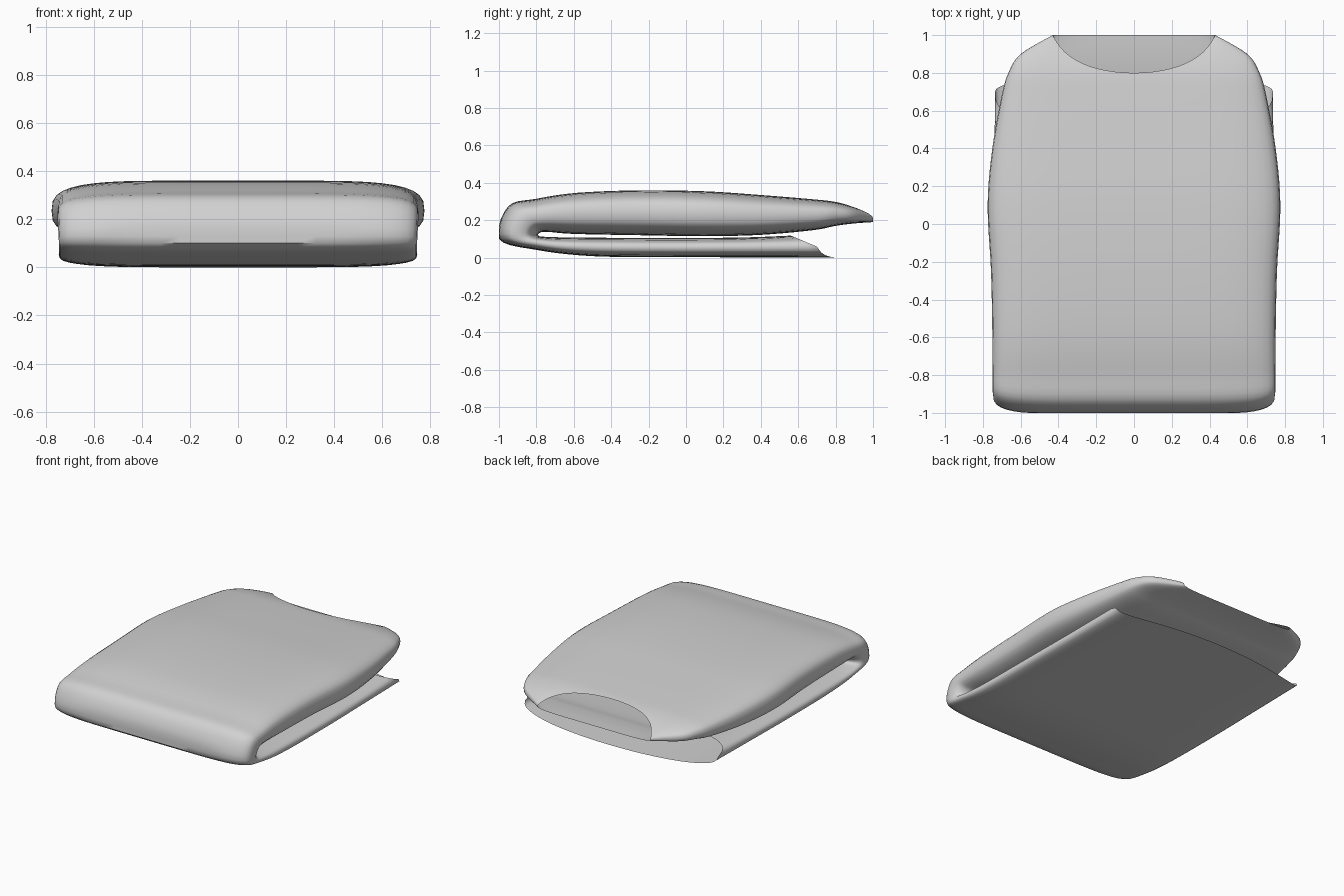
import bpy, bmesh, math

if "Cube" in bpy.data.objects:
    bpy.data.objects.remove(bpy.data.objects["Cube"])

# Stations along the folded garment, neck -> front fold -> hem:
# outer y, outer z, inner y, inner z, half width
STATIONS = [
    (1.00, .235, 1.00, .190, .43),
    (0.90, .272, 0.90, .183, .60),
    (0.80, .298, 0.80, .170, .665),
    (0.68, .312, 0.68, .147, .70),
    (0.40, .335, 0.40, .122, .75),
    (0.10, .355, 0.10, .115, .775),
    (-.25, .360, -.25, .120, .757),
    (-.58, .347, -.60, .127, .750),
    (-.80, .315, -.74, .138, .750),
    (-.95, .275, -.78, .134, .750),
    (-1.0, .100, -.79, .120, .745),
    (-.79, .040, -.76, .112, .745),
    (-.50, .008, -.60, .108, .745),
    (-.10, .003, -.10, .105, .745),
    (0.30, .002, 0.30, .108, .740),
    (0.84, .000, 0.56, .118, .735),
]
LAST = len(STATIONS) - 1
STEPS = 5      # rings between stations
SIDE = 14      # points from the centre line to each side


def station(s):
    """Smooth interpolation of the station table."""
    i = min(int(s), LAST - 1)
    t = s - i
    a, b, c, d = (STATIONS[max(0, min(LAST, i + k))] for k in (-1, 0, 1, 2))
    return [q + .5 * t * (r - p + t * (2*p - 5*q + 4*r - w + t * (3*(q - r) + w - p)))
            for p, q, r, w in zip(a, b, c, d)]


def ring(s):
    """One flattened loop around the garment."""
    oy, oz, iy, iz, w = station(s)
    my, mz = (oy + iy) / 2, (oz + iz) / 2
    pts = []
    for k in range(4 * SIDE):
        a = math.pi / 2 * k / SIDE
        u = math.cos(a)
        h = max(0, 1 - abs(u) ** 5.7) ** .32
        x = w * u
        if math.sin(a) > -1e-9:                      # outer sheet
            scoop = 2 * math.sqrt(max(0, 1 - (x / .43) ** 2)) * max(0, 1 - s / 4)
            o = station(s + scoop)                   # neckline cut
            ty, tz = o[0], o[1]
            ty -= .10 * u * u * max(0, s - LAST + 1)  # bowed hem
        else:
            ty, tz = iy, iz
        y = my + (ty - my) * h
        z = mz + (tz - mz) * h
        pts.append((x, max(-1, min(1, y)), max(0, z)))
    return pts


# folded shirt: one open tube
bm = bmesh.new()
rings = [[bm.verts.new(p) for p in ring(i / STEPS)] for i in range(LAST * STEPS + 1)]
n = 4 * SIDE
for r0, r1 in zip(rings, rings[1:]):
    for k in range(n):
        bm.faces.new((r0[k], r0[(k + 1) % n], r1[(k + 1) % n], r1[k]))
bmesh.ops.recalc_face_normals(bm, faces=bm.faces)
top = max(bm.faces, key=lambda f: f.calc_center_median().z)
if top.normal.z < 0:
    bmesh.ops.reverse_faces(bm, faces=bm.faces)
mesh = bpy.data.meshes.new("folded_shirt")
bm.to_mesh(mesh)
bm.free()
shirt = bpy.data.objects.new("folded_shirt", mesh)
bpy.context.collection.objects.link(shirt)

# light grey cloth
cloth = bpy.data.materials.new("light_grey_cloth")
cloth.diffuse_color = (.64, .64, .64, 1)
cloth.use_nodes = True
cloth.node_tree.nodes["Principled BSDF"].inputs["Base Color"].default_value = cloth.diffuse_color
mesh.materials.append(cloth)

bpy.context.view_layer.objects.active = shirt
shirt.select_set(True)
bpy.ops.object.shade_smooth_by_angle(angle=math.radians(50))
